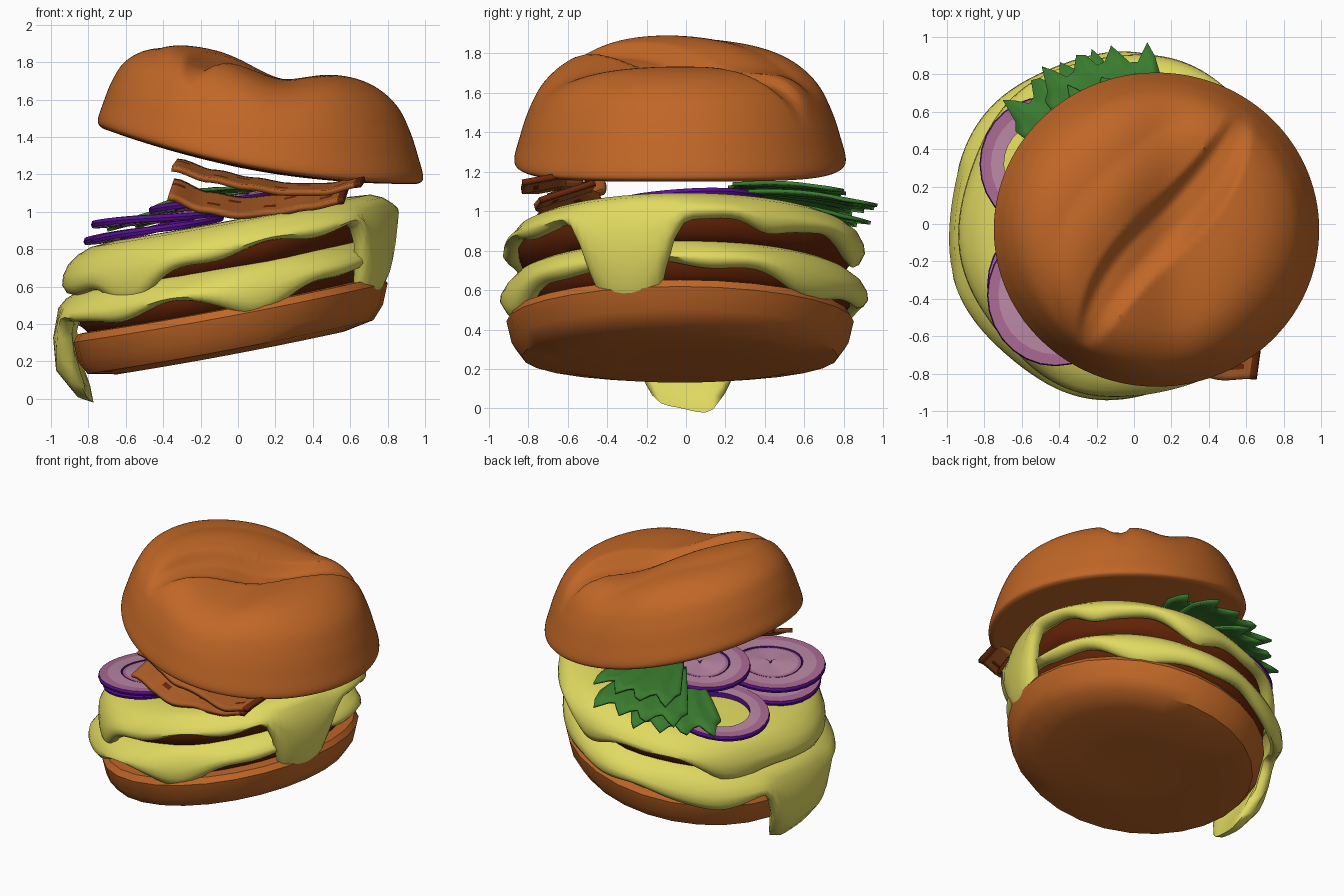
import bpy, bmesh, math, random
from math import sin, cos, pi, exp, radians, sqrt

if "Cube" in bpy.data.objects:
    bpy.data.objects.remove(bpy.data.objects["Cube"])

random.seed(4)


def material(name, rgb):
    m = bpy.data.materials.new(name)
    m.diffuse_color = (*rgb, 1)
    m.use_nodes = True
    m.node_tree.nodes["Principled BSDF"].inputs["Base Color"].default_value = m.diffuse_color
    return m


BUN = material("toasted_bun", (0.53, 0.135, 0.02))
MEAT = material("grilled_meat", (0.12, 0.016, 0.002))
CHEESE = material("cheese_yellow", (0.75, 0.70, 0.12))
LEAF = material("lettuce_green", (0.042, 0.20, 0.028))
PINK = material("onion_pink", (0.40, 0.14, 0.29))
PALE = material("onion_pale", (0.48, 0.24, 0.37))
PURPLE = material("onion_skin", (0.10, 0.005, 0.30))
BACON = material("bacon_orange", (0.40, 0.105, 0.018))
STREAK = material("bacon_dark", (0.14, 0.02, 0.003))


def finish(name, bm, mats, angle=40):
    bmesh.ops.recalc_face_normals(bm, faces=bm.faces)
    me = bpy.data.meshes.new(name)
    bm.to_mesh(me)
    bm.free()
    for m in mats:
        me.materials.append(m)
    me.shade_smooth()
    me.set_sharp_from_angle(angle=radians(angle))
    ob = bpy.data.objects.new(name, me)
    bpy.context.collection.objects.link(ob)
    return ob


def loft(name, count, segs, point, mat, angle=40, closed=False):
    """Rings given by point(i, theta); capped at both ends or closed on itself."""
    bm = bmesh.new()
    rings = [[bm.verts.new(point(i, 2 * pi * k / segs)) for k in range(segs)] for i in range(count)]
    pairs = list(zip(rings, rings[1:] + rings[:1])) if closed else list(zip(rings, rings[1:]))
    for a, b in pairs:
        for k in range(segs):
            n = (k + 1) % segs
            bm.faces.new((a[k], a[n], b[n], b[k]))
    if not closed:
        for ring in (rings[0], rings[-1]):
            mid = bm.verts.new([sum(v.co[j] for v in ring) / segs for j in range(3)])
            for k in range(segs):
                bm.faces.new((ring[k], ring[(k + 1) % segs], mid))
    return finish(name, bm, mat if isinstance(mat, list) else [mat], angle)


def lean(x):
    """Height change of the leaning lower stack."""
    return 0.19 * x + 0.025 * x * x


def layer(name, profile, mat, cx, cy, rx, ry, segs, wobble=0.0):
    def point(i, a):
        r, z = profile[i]
        r *= 1 + wobble * sin(5 * a + 1) + wobble * sin(9 * a)
        x = cx + rx * r * cos(a)
        return x, cy + ry * r * sin(a), z + lean(x)
    return loft(name, len(profile), segs, point, mat)


# bottom bun and the two patties
layer("bottom_bun", [(0.35, 0.25), (0.72, 0.243), (0.91, 0.27), (0.97, 0.34), (1.0, 0.45),
                     (0.97, 0.49), (0.4, 0.515)], BUN, -0.04, -0.03, 0.84, 0.88, 28)
for nm, z in (("lower_patty", 0.49), ("upper_patty", 0.70)):
    layer(nm, [(0.4, z), (0.93, z), (0.98, z + 0.04), (1, z + 0.1), (0.98, z + 0.17),
               (0.92, z + 0.21), (0.4, z + 0.21)], MEAT, -0.07, -0.01, 0.79, 0.85, 40, 0.006)


# melted cheese: drips are (angle, half width, depth, sharpness)
def cheese(name, top, cx, radius, base, drips, curl):
    def point(i, a):
        d = base + 0.012 * sin(7 * a + top * 9) + 0.01 * sin(11 * a)
        for ang, w, depth, p in drips:
            off = (math.degrees(a) - ang + 180) % 360 - 180
            d += depth * exp(-abs(off / w) ** p)
        tuck = curl * max(0, d - 0.25)
        r, z = [(0.3, 0), (0.68, -0.002), (0.8, -0.015), (0.87, -0.045), (0.92, -0.09),
                (0.95, -0.1 - d * 0.3), (0.955 - tuck * 0.15, -0.1 - d * 0.65),
                (0.93 - tuck * 0.7, -0.1 - d * 0.93), (0.9 - tuck, -0.1 - d),
                (0.87 - tuck * 0.7, -0.1 - d * 0.85), (0.875, -0.1 - d * 0.4),
                (0.86, -0.1), (0.8, -0.05), (0.3, -0.045)][i]
        if i > 3:
            r += 0.012 * sin(6 * a + 2 + top * 5)
        x = cx + radius * r * cos(a)
        return x, radius * 1.03 * r * sin(a) - 0.01, top + z + lean(x)
    loft(name, 14, 120, point, CHEESE, 60)


cheese("lower_cheese", 0.735, -0.1, 0.94, 0.055,
       [(179, 18, 0.45, 6), (286, 14, 0.17, 2), (230, 16, 0.06, 2), (48, 20, 0.12, 2),
        (85, 14, 0.08, 2), (130, 22, 0.12, 2), (318, 10, 0.03, 2)], 0.6)
cheese("upper_cheese", 0.96, -0.04, 0.935, 0.06,
       [(340, 15, 0.52, 4), (229, 14, 0.22, 2), (188, 25, 0.10, 2), (75, 14, 0.12, 2),
        (28, 9, 0.07, 2), (145, 20, 0.13, 2), (262, 14, 0.04, 2)], 0.36)

# top bun: leaning dome with one lens-shaped slash
DOME = [(0, 0.585), (0.2, 0.59), (0.45, 0.565), (0.61, 0.515), (0.73, 0.415), (0.8, 0.28),
        (0.845, 0.14), (0.87, 0.04), (0.85, 0.005), (0.78, 0.0), (0.5, -0.005), (0.1, -0.01)]
STEPS = 8


def dome_ring(i):
    j, t = divmod(i, STEPS)
    p = [DOME[min(max(j + k, 0), len(DOME) - 1)] for k in (-1, 0, 1, 2)]
    t /= STEPS
    return [0.5 * (2 * b + (c - a) * t + (2 * a - 5 * b + 4 * c - d) * t * t
                   + (3 * b - a - 3 * c + d) * t ** 3) for a, b, c, d in zip(*p)]


def dome_point(i, a):
    r, h = dome_ring(i + 1)
    u, v = r * cos(a), r * sin(a) * 0.965
    if i < 7 * STEPS:
        h -= 0.085 * exp(-((u - 0.1) / 0.22) ** 2) * max(0, h / 0.585) ** 2
        s = ((u - 0.04) * 0.573 + v * 0.82) / 0.77
        n = -(u - 0.04) * 0.82 + v * 0.573 + 0.05 * sin(pi * s)
        if abs(s) < 1:
            t = n / (0.15 * sqrt(1 - s * s) + 0.001)
            fade = 1 - s ** 4
            if -1 < t < 1:
                wall = min(1, (1 - t) / 0.6, (1 + t) / 0.9)
                h -= 0.075 * fade * sin(wall * pi / 2)
            elif 1 <= t < 3:
                h += 0.02 * fade * sin((t - 1) / 2 * pi)
    tall = 1 - 0.06 * max(0, -u)
    return u * (1 if u > 0 else 1 - 0.02 * h) + 0.12, v - 0.03, 1.225 - 0.175 * u + 0.1 * u * u + h * tall


loft("top_bun", (len(DOME) - 1) * STEPS, 160, dome_point, BUN, 40)


# onion rings: skin coloured walls, pink rim, pale middle
def onion(name, cx, cy, z, r0, r1, slope, rim, thick=0.035):
    mid = r1 - rim
    sec = [(r0, 0), (r1, 0), (r1 + 0.006, thick / 2), (r1, thick), (mid, thick + 0.001), (r0, thick)]

    def point(i, a):
        r, h = sec[i]
        x, y = r * cos(a), r * sin(a) * 1.04
        return cx + x, cy + y, z + h + slope * x + 0.008 * sin(2 * a)
    ob = loft(name, len(sec), 28, point, [PALE, PINK, PURPLE], 35, True)
    for f in ob.data.polygons:
        out = math.hypot(f.center.x - cx, (f.center.y - cy) / 1.04)
        f.material_index = 2 if abs(f.normal.z) < 0.6 else int(out > mid - 0.005)


for nm, cx, cy, z, slope, rings in (
        ("front_onion", -0.42, -0.38, 0.95, 0.10, ((0.215, 0.36, 0.055), (0.01, 0.205, 0.02))),
        ("under_onion", -0.43, -0.33, 0.89, 0.18, ((0.2, 0.35, 0.055),)),
        ("back_onion", -0.48, 0.32, 0.885, 0.18, ((0.215, 0.34, 0.055),)),
        ("middle_onion", -0.14, 0.04, 1.035, 0.14, ((0.2, 0.33, 0.055), (0.01, 0.19, 0.02)))):
    for k, (r0, r1, rim) in enumerate(rings):
        onion(f"{nm}_ring_{k + 1}", cx, cy, z - 0.004 * k, r0, r1, slope, rim)


def sheet(name, nu, nv, point, mats, thick, rule=None, angle=35):
    """Grid ribbon given thickness."""
    bm = bmesh.new()
    g = [[bm.verts.new(point(i / nu, j / nv)) for j in range(nv + 1)] for i in range(nu + 1)]
    for i in range(nu):
        for j in range(nv):
            f = bm.faces.new((g[i][j], g[i + 1][j], g[i + 1][j + 1], g[i][j + 1]))
            f.material_index = rule(i, j) if rule else 0
    ob = finish(name, bm, mats, angle)
    mod = ob.modifiers.new("thickness", 'SOLIDIFY')
    mod.thickness = thick
    mod.offset = 0


# lettuce: gently folded fans with big jagged outer edges
def lettuce(name, a0, a1, reach, z, drop):
    def point(u, v):
        a = radians(a0 + (a1 - a0) * u)
        k = round(u * 16)
        tooth = (0.0, 0.06, 0.1, 0.01)[k % 4] * (1 + 0.3 * sin(k))
        r = 0.25 + (reach - 0.25 - 0.06 * abs(2 * u - 1) ** 3 + tooth * v ** 4) * v
        x, y = r * cos(a), r * sin(a)
        return x, y, z + 0.08 * x + 0.012 * v * cos(k * pi / 2) - drop * v ** 3
    sheet(name, 16, 8, point, [LEAF], 0.018, angle=25)


lettuce("upper_lettuce", 70, 122, 0.72, 1.13, 0.03)
lettuce("outer_lettuce", 80, 126, 0.87, 1.095, 0.06)
lettuce("lower_lettuce", 98, 142, 0.86, 1.04, 0.07)


# bacon: wavy ribbons with dark patches
def bacon(name, x0, x1, y0, y1, width, heights, tilt):
    def point(u, v):
        t = u * (len(heights) - 1)
        k = min(int(t), len(heights) - 2)
        f = t - k
        f = f * f * (3 - 2 * f)
        w = v - 0.5
        z = heights[k] * (1 - f) + heights[k + 1] * f + tilt * w
        return (x0 + (x1 - x0) * u + 0.03 * w, y0 + (y1 - y0) * u + width * w + 0.02 * sin(u * 14), z)
    sheet(name, 28, 8, point, [BACON, STREAK], 0.03,
          lambda i, j: int((j in (2, 5) and (i + 2 * j) % 9 in (1, 2)) or i >= 27))


bacon("lower_bacon", -0.36, 0.58, -0.56, -0.62, 0.28, [1.12, 1.05, 1.02, 1.035, 1.065, 1.10], 0.09)
bacon("upper_bacon", -0.34, 0.67, -0.55, -0.74, 0.22, [1.25, 1.19, 1.15, 1.12, 1.12, 1.165], 0.04)
